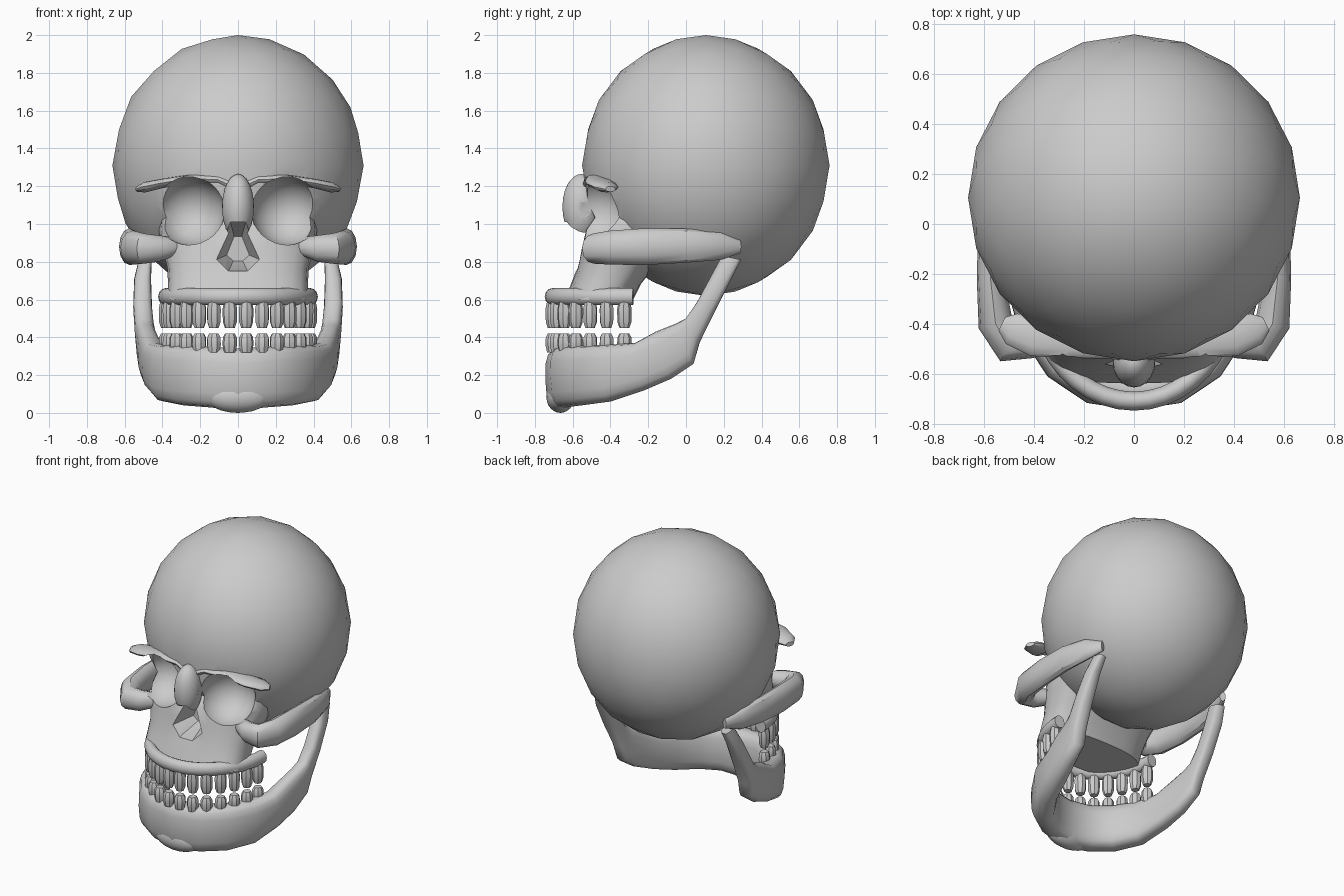
import bpy, bmesh, math
from mathutils import Vector, Matrix

if "Cube" in bpy.data.objects:
    bpy.data.objects.remove(bpy.data.objects["Cube"])

bone = bpy.data.materials.new("bone_grey")
bone.diffuse_color = (0.6, 0.6, 0.6, 1)
bone.use_nodes = True
bone.node_tree.nodes["Principled BSDF"].inputs["Base Color"].default_value = bone.diffuse_color


def finish(name, bm, angle=40):
    bmesh.ops.recalc_face_normals(bm, faces=bm.faces)
    me = bpy.data.meshes.new(name)
    bm.to_mesh(me)
    bm.free()
    ob = bpy.data.objects.new(name, me)
    bpy.context.collection.objects.link(ob)
    me.materials.append(bone)
    bpy.ops.object.select_all(action='DESELECT')
    ob.select_set(True)
    bpy.context.view_layer.objects.active = ob
    bpy.ops.object.shade_smooth_by_angle(angle=math.radians(angle))
    return ob


def loft(bm, rings):
    vs = [[bm.verts.new(p) for p in r] for r in rings]
    n = len(vs[0])
    for a, b in zip(vs, vs[1:]):
        for i in range(n):
            bm.faces.new((a[i], a[(i + 1) % n], b[(i + 1) % n], b[i]))
    bm.faces.new(vs[0])
    bm.faces.new(vs[-1])


def ring(c, u, v, n=12, e=1.0):
    """Superellipse ring round c spanned by u and v."""
    def f(t):
        return math.copysign(abs(t) ** e, t)
    return [c + u * f(math.cos(2 * math.pi * i / n)) + v * f(math.sin(2 * math.pi * i / n))
            for i in range(n)]


def sides(pts):
    """Horizontal direction across the path at each point."""
    out = []
    for i in range(len(pts)):
        t = pts[min(i + 1, len(pts) - 1)] - pts[max(i - 1, 0)]
        out.append(Vector((t.y, -t.x, 0)).normalized())
    return out


def tube(bm, rows, mirror=False):
    """Rows of x, y, z, half width, half height."""
    for s in ((1, -1) if mirror else (1,)):
        pts = [Vector((r[0] * s, r[1], r[2])) for r in rows]
        loft(bm, [ring(p, w * r[3], Vector((0, 0, r[4])))
                  for p, w, r in zip(pts, sides(pts), rows)])


def ellipsoid(bm, c, r, ico=0):
    m = Matrix.Translation(c) @ Matrix.Diagonal((*r, 1))
    if ico:
        bmesh.ops.create_icosphere(bm, subdivisions=ico, radius=1, matrix=m)
    else:
        bmesh.ops.create_uvsphere(bm, u_segments=24, v_segments=16, radius=1, matrix=m)


# Cranium
bm = bmesh.new()
ellipsoid(bm, (0, 0.105, 1.31), (0.665, 0.655, 0.69), 3)
cranium = finish("cranium", bm)

# Upper jaw / face block
bm = bmesh.new()
rows = [(0.60, -0.64, -0.28, 0.37), (0.68, -0.61, -0.24, 0.37), (0.77, -0.575, -0.17, 0.375),
        (0.87, -0.555, -0.08, 0.40), (0.97, -0.53, 0.0, 0.42), (1.04, -0.48, 0.05, 0.41)]
loft(bm, [ring(Vector((0, (a + b) / 2, z)), Vector((w, 0, 0)), Vector((0, (b - a) / 2, 0)), 24, 0.75)
          for z, a, b, w in rows])
face = finish("upper_jaw", bm)

# Nasal bone
bm = bmesh.new()
ellipsoid(bm, (0, -0.555, 1.09), (0.085, 0.1, 0.175), 3)
nose = finish("nasal_bone", bm)

# Brow ridges
bm = bmesh.new()
tube(bm, [(0.02, -0.51, 1.20, 0.04, 0.03), (0.10, -0.49, 1.235, 0.05, 0.025),
          (0.25, -0.47, 1.24, 0.07, 0.022), (0.40, -0.45, 1.215, 0.08, 0.025),
          (0.49, -0.42, 1.195, 0.065, 0.028), (0.53, -0.40, 1.185, 0.03, 0.015)], True)
brows = finish("brow_ridges", bm)

# Cheekbones and arches
bm = bmesh.new()
tube(bm, [(0.34, -0.44, 0.88, 0.05, 0.05), (0.42, -0.48, 0.87, 0.06, 0.07),
          (0.50, -0.49, 0.87, 0.07, 0.08), (0.555, -0.40, 0.875, 0.07, 0.09),
          (0.575, -0.22, 0.88, 0.055, 0.097), (0.575, 0.0, 0.885, 0.05, 0.09),
          (0.545, 0.18, 0.885, 0.04, 0.075), (0.50, 0.285, 0.88, 0.02, 0.035)], True)
cheeks = finish("cheekbones", bm, 50)

# Cutters for eye sockets and nose opening
cutters = []
for s in (1, -1):
    bm = bmesh.new()
    ellipsoid(bm, (0.257 * s, -0.5, 1.07), (0.187, 0.2, 0.182))
    cutters.append(finish("socket_cutter", bm))
bm = bmesh.new()
outline = [(-0.04, 1.01), (0.04, 1.01), (0.12, 0.81), (0.05, 0.75), (-0.05, 0.75), (-0.12, 0.81)]
loft(bm, [[Vector((x * k, y, 0.86 + (z - 0.86) * k)) for x, z in outline]
          for y, k in ((-0.8, 1.0), (-0.58, 1.0), (-0.41, 0.5))])
cutters.append(finish("nose_cutter", bm, 20))

for ob in (cranium, face, nose, brows, cheeks):
    bpy.context.view_layer.objects.active = ob
    for c in cutters:
        if ob is cheeks and c is cutters[2]:
            continue
        m = ob.modifiers.new("cut", 'BOOLEAN')
        m.operation, m.solver, m.object = 'DIFFERENCE', 'EXACT', c
        # keep the cut before any smoothing modifier
        bpy.ops.object.modifier_move_to_index(modifier=m.name, index=0)
        bpy.ops.object.modifier_apply(modifier=m.name)
    bpy.ops.object.select_all(action='DESELECT')
    ob.select_set(True)
    bpy.ops.object.shade_smooth_by_angle(angle=math.radians(35))
for c in cutters:
    bpy.data.objects.remove(c, do_unlink=True)


# Upper gum, on the dental arch
def arch(t):
    return 0.385 * math.sin(t), -0.28 - 0.43 * math.cos(t)


bm = bmesh.new()
tube(bm, [(*arch(math.radians(a)), 0.615, 0.038, 0.045) for a in range(-90, 91, 9)])
finish("upper_gum", bm, 50)

# Teeth: 14 eight-sided crowns per row
for name, prof in (("upper_teeth", ((0.59, 0.03), (0.55, 0.039), (0.48, 0.037), (0.45, 0.026))),
                   ("lower_teeth", ((0.32, 0.03), (0.36, 0.039), (0.40, 0.037), (0.42, 0.026)))):
    bm = bmesh.new()
    for i in range(14):
        t = math.radians((i - 6.5) * 12.9)
        x, y = arch(t)
        u = Vector((math.cos(t), math.sin(t), 0))
        v = Vector((-u.y, u.x, 0))
        loft(bm, [ring(Vector((x, y, z)), u * r, v * r * 0.95, 8) for z, r in prof])
    finish(name, bm, 30)

# Lower jaw: x, lower edge y z, upper edge y z, half thickness
half = [(0, -0.66, 0.015, -0.67, 0.34, 0.08), (0.16, -0.635, 0.03, -0.65, 0.35, 0.08),
        (0.29, -0.55, 0.04, -0.56, 0.355, 0.08), (0.39, -0.40, 0.06, -0.42, 0.36, 0.075),
        (0.44, -0.22, 0.12, -0.27, 0.37, 0.07), (0.47, -0.08, 0.18, -0.16, 0.43, 0.06),
        (0.485, 0.04, 0.26, -0.06, 0.47, 0.055), (0.495, 0.07, 0.37, 0.0, 0.50, 0.053),
        (0.505, 0.15, 0.53, 0.06, 0.59, 0.05), (0.505, 0.24, 0.71, 0.125, 0.71, 0.045),
        (0.49, 0.29, 0.81, 0.19, 0.83, 0.035)]
rows = [(-r[0], *r[1:]) for r in half[:0:-1]] + half
low = [Vector((r[0], r[1], r[2])) for r in rows]
up = [Vector((r[0], r[3], r[4])) for r in rows]
mid = [(a + b) / 2 for a, b in zip(low, up)]
bm = bmesh.new()
loft(bm, [ring(c, w * r[5], (b - a) / 2, 16, 0.7)
          for c, w, r, a, b in zip(mid, sides(mid), rows, low, up)])
finish("lower_jaw", bm, 50)

# Chin
bm = bmesh.new()
ellipsoid(bm, (0, -0.665, 0.085), (0.17, 0.075, 0.085), 3)
finish("chin", bm)
